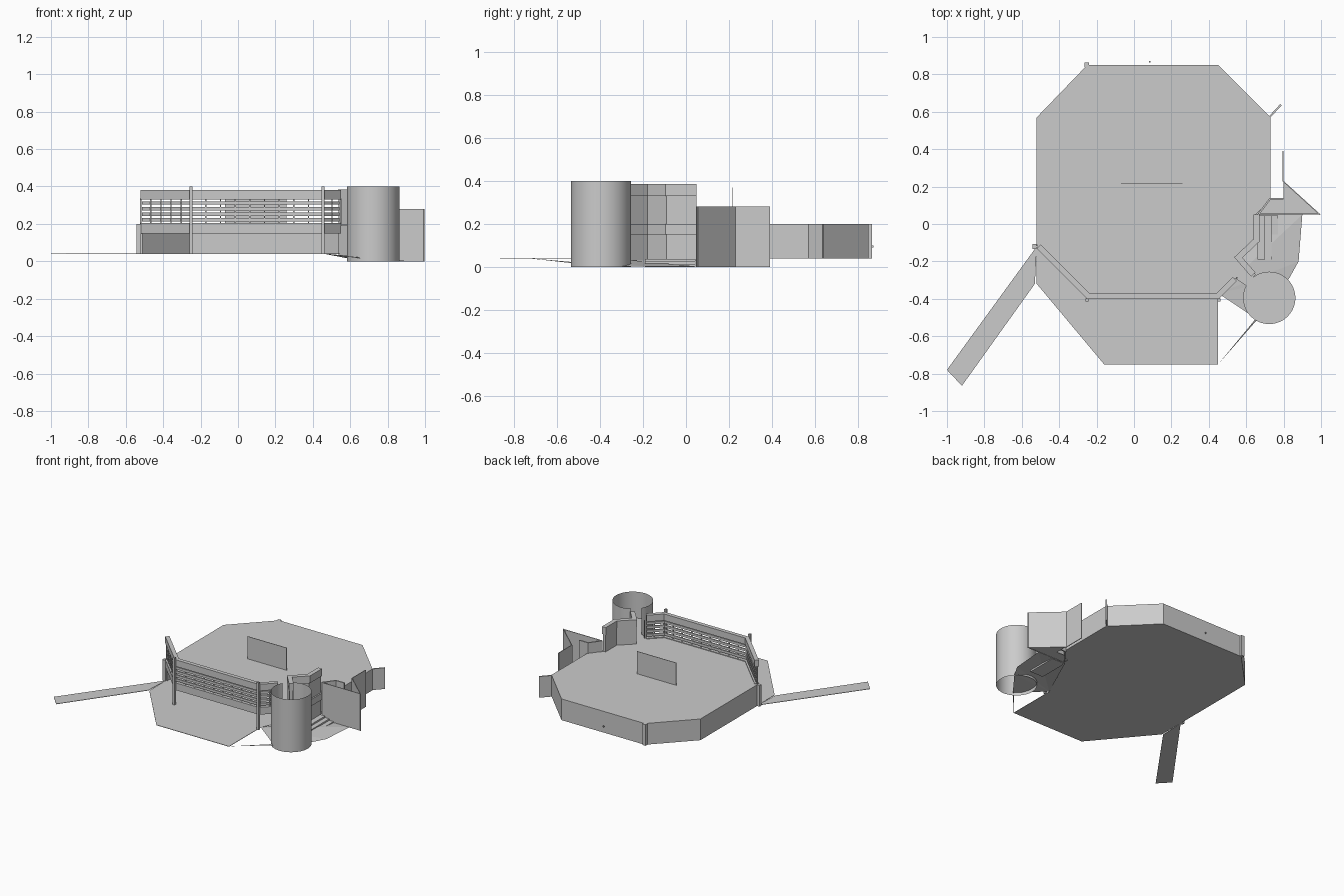
import bpy, bmesh
from math import cos, sin, radians
from mathutils import Vector

cube = bpy.data.objects.get("Cube")
if cube:
    bpy.data.objects.remove(cube)

grey = bpy.data.materials.new("plain_grey")
grey.use_nodes = True
grey.diffuse_color = (0.6, 0.6, 0.6, 1)
grey.node_tree.nodes["Principled BSDF"].inputs["Base Color"].default_value = (0.6, 0.6, 0.6, 1)


def finish(name, bm):
    bmesh.ops.recalc_face_normals(bm, faces=bm.faces)
    me = bpy.data.meshes.new(name)
    bm.to_mesh(me)
    bm.free()
    me.materials.append(grey)
    ob = bpy.data.objects.new(name, me)
    bpy.context.collection.objects.link(ob)
    return ob


def slab(name, outline, z, depth):
    """Horizontal plate with its top at z."""
    bm = bmesh.new()
    face = bm.faces.new([bm.verts.new((x, y, z)) for x, y in outline])
    new = bmesh.ops.extrude_face_region(bm, geom=[face])["geom"]
    bmesh.ops.translate(bm, vec=(0, 0, -depth), verts=[v for v in new if isinstance(v, bmesh.types.BMVert)])
    return finish(name, bm)


def offset(path, d):
    """Mitred copy of an open path, moved d to its left."""
    pts = [Vector(p) for p in path]
    normals = [Vector((a.y - b.y, b.x - a.x)).normalized() for a, b in zip(pts, pts[1:])]
    out = []
    for i, p in enumerate(pts):
        a, b = normals[max(i - 1, 0)], normals[min(i, len(normals) - 1)]
        out.append(p + (a + b) * d / (1 + a.dot(b)))
    return out


def wall(name, path, z0, z1, thick, shift=0):
    """Upright wall along a path, growing to its left."""
    bm = bmesh.new()
    rows = [[bm.verts.new((p.x, p.y, z)) for p in offset(path, d)]
            for d, z in ((shift, z0), (shift, z1), (shift + thick, z1), (shift + thick, z0))]
    for r, s in zip(rows, rows[1:] + rows[:1]):
        for i in range(len(path) - 1):
            bm.faces.new((r[i], r[i + 1], s[i + 1], s[i]))
    for end in (0, -1):
        bm.faces.new([r[end] for r in rows])
    return finish(name, bm)


def post(name, x, y, z0, z1, w):
    return wall(name, [(x - w / 2, y), (x + w / 2, y)], z0, z1, w, -w / 2)


# Lower ground sheet, with the sloping part on the left side
slab("ground_sheet", [(-0.52, 0.57), (-0.52, -0.32), (-0.16, -0.75), (0.45, -0.75), (0.45, -0.37),
                      (0.66, 0.05), (0.73, 0.13), (0.73, 0.57), (0.45, 0.85), (-0.25, 0.85)], 0.042, 0.003)
bm = bmesh.new()
slope = [bm.verts.new(p) for p in ((0.45, -0.75, 0.042), (0.66, -0.51, 0.015), (0.83, -0.29, 0.002),
                                   (0.88, -0.2, 0.002), (0.9, 0.05, 0.002), (0.66, 0.05, 0.002),
                                   (0.45, -0.37, 0.042))]
for i in range(1, 6):
    bm.faces.new((slope[0], slope[i], slope[i + 1]) if i < 2 else (slope[6], slope[i - 1], slope[i]))
bm.faces.ensure_lookup_table()
finish("ground_slope", bm)
slab("walkway", [(-0.52, -0.12), (-1, -0.78), (-0.92, -0.865), (-0.53, -0.32)], 0.042, 0.003)

# Upper deck and its outer walls
slab("deck", [(-0.52, 0.57), (-0.52, -0.12), (-0.25, -0.385), (0.45, -0.385), (0.54, -0.29), (0.6, -0.33),
              (0.65, -0.27), (0.57, -0.17), (0.65, -0.09), (0.65, 0.05), (0.73, 0.13),
              (0.73, 0.57), (0.45, 0.85), (-0.25, 0.85)], 0.2, 0.01)
wall("perimeter_wall", [(0.73, 0.13), (0.73, 0.57), (0.45, 0.85), (-0.25, 0.85), (-0.52, 0.57), (-0.52, -0.12)],
     0.04, 0.2, 0.01)
wall("corner_fin", [(0.73, 0.57), (0.79, 0.635)], 0.04, 0.2, 0.01)
post("back_corner_post", -0.252, 0.852, 0.04, 0.2, 0.025)
post("side_corner_post", -0.53, -0.12, 0.04, 0.2, 0.025)
post("back_bracket", 0.085, 0.868, 0.09, 0.1, 0.008)

# Front balustrade
front = [(-0.52, -0.13), (-0.25, -0.4), (0.455, -0.4), (0.55, -0.305)]
wall("front_fascia", front, 0.15, 0.205, 0.03)
wall("front_top_band", front, 0.33, 0.38, 0.03)
for i in range(4):
    z = 0.222 + i * 0.03
    wall("front_rail", front, z - 0.009, z + 0.009, 0.01, 0.01)
for a, b in zip(front, front[1:]):
    a, b = Vector(a), Vector(b)
    n = round((b - a).length / 0.078)
    for i in range(n + 1):
        p = a.lerp(b, i / n)
        post("baluster", p.x, p.y + 0.017, 0.2, 0.335, 0.007)
for x, y in front[1:3]:
    post("front_post", x, y - 0.007, 0.04, 0.4, 0.016)

# Side parapet next to the tower
side = [(0.65, -0.26), (0.58, -0.18), (0.67, -0.095), (0.67, 0.05)]
wall("side_wall", side, 0.03, 0.33, 0.02, 0.01)
wall("side_fascia", side, 0.15, 0.2, 0.032)
wall("side_top_band", side, 0.33, 0.385, 0.032)
wall("side_return", [(0.67, 0.05), (0.73, 0.13), (0.8, 0.13)], 0.03, 0.28, 0.01)

# Low steps at the side
for i in range(3):
    r = 0.77 - i * 0.035
    slab("step", [(0.66, -0.19), (r, -0.19), (r, 0.045), (0.66, 0.045)], 0.012 + i * 0.012, 0.012)

# Angled screens
wall("screen_front", [(0.67, 0.05), (0.995, 0.05)], 0, 0.28, 0.005)
wall("screen_slant", [(0.998, 0.05), (0.8, 0.23), (0.8, 0.39)], 0, 0.28, 0.005)
slab("screen_floor", [(0.67, 0.05), (0.99, 0.05), (0.8, 0.23), (0.8, 0.13), (0.73, 0.13)], 0.006, 0.004)

# Upright panel on the deck
wall("deck_panel", [(-0.07, 0.213), (0.26, 0.213)], 0.2, 0.37, 0.004)

# Round tower, open at top and bottom, with a doorway facing the deck
cx, cy, radius, sides = 0.723, -0.395, 0.14, 48
bm = bmesh.new()
rings = [[bm.verts.new((cx + radius * cos(radians(360 * i / sides)), cy + radius * sin(radians(360 * i / sides)), z))
          for i in range(sides)] for z in (0, 0.2, 0.4)]
for level, (lo, hi) in enumerate(zip(rings, rings[1:])):
    for i in range(sides):
        if level and 120 < 360 * (i + 0.5) / sides < 152:
            continue
        j = (i + 1) % sides
        bm.faces.new((lo[i], lo[j], hi[j], hi[i]))
bm.faces.new(rings[1])
tower = finish("round_tower", bm)
bpy.ops.object.select_all(action="DESELECT")
tower.select_set(True)
bpy.context.view_layer.objects.active = tower
bpy.ops.object.shade_smooth_by_angle(angle=radians(30))
